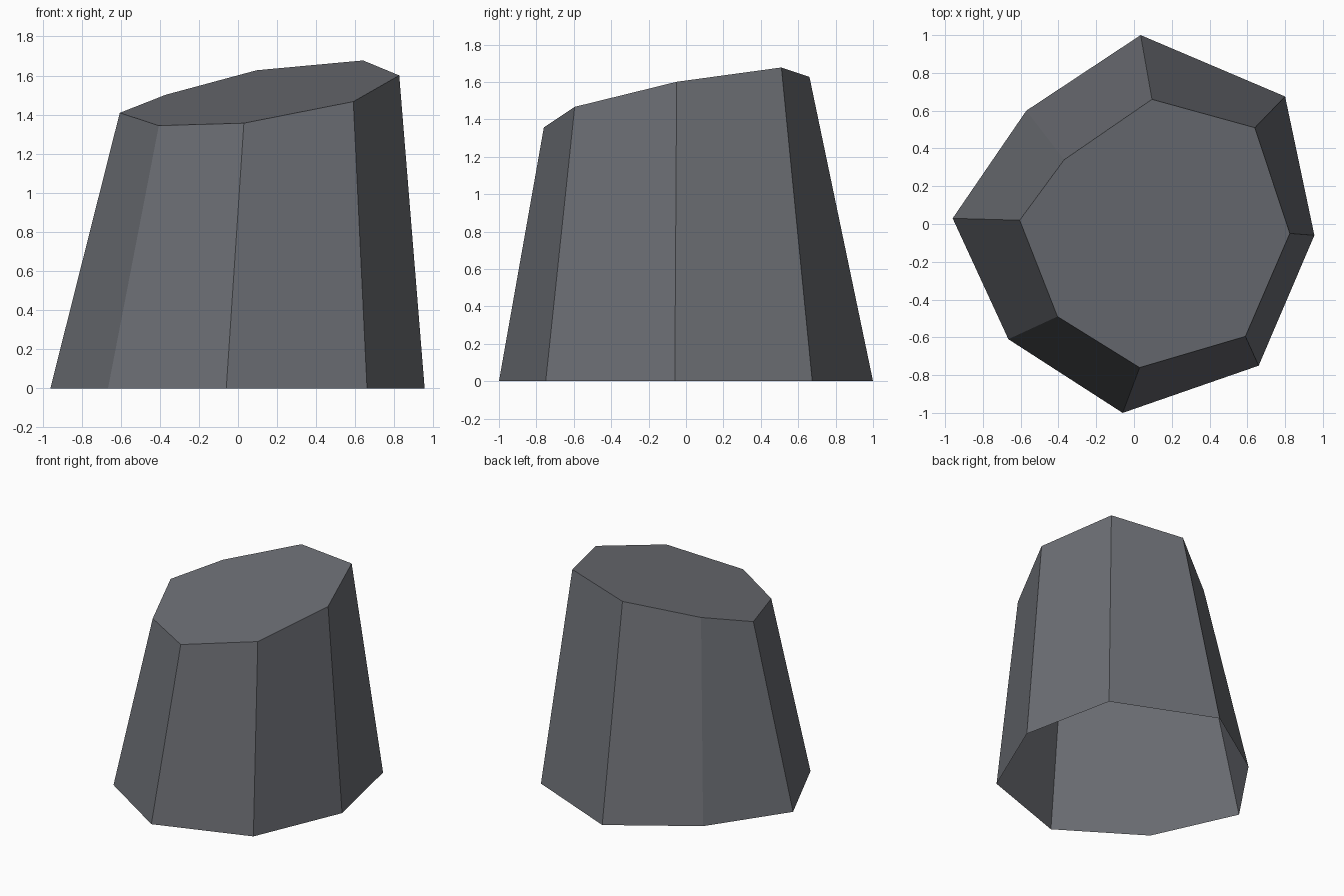
import bpy, bmesh

if "Cube" in bpy.data.objects:
    bpy.data.objects.remove(bpy.data.objects["Cube"])

# Irregular eight-sided outlines, counter-clockwise, as (x, y)
BASE = [(0.955, -0.06), (0.80, 0.675), (0.035, 1.0), (-0.57, 0.60),
        (-0.96, 0.03), (-0.665, -0.61), (-0.06, -1.0), (0.66, -0.75)]
TOP = [(0.825, -0.05), (0.64, 0.51), (0.095, 0.66), (-0.37, 0.34),
       (-0.605, 0.02), (-0.405, -0.49), (0.03, -0.76), (0.59, -0.595)]


def slanted_top(x, y):
    """Height of the sloping top plane."""
    return 1.492 + 0.143 * x + 0.184 * y


# Stone colour
stone = bpy.data.materials.new("slate grey")
stone.diffuse_color = (0.15, 0.157, 0.175, 1)
stone.use_nodes = True
stone.node_tree.nodes["Principled BSDF"].inputs["Base Color"].default_value = stone.diffuse_color

# Tapered column: open underneath, flat sloping cap
bm = bmesh.new()
low = [bm.verts.new((x, y, 0)) for x, y in BASE]
high = [bm.verts.new((x, y, slanted_top(x, y))) for x, y in TOP]
for i in range(len(low)):
    j = (i + 1) % len(low)
    bm.faces.new((low[i], low[j], high[j], high[i]))
bm.faces.new(high)

mesh = bpy.data.meshes.new("stone_column")
bm.to_mesh(mesh)
bm.free()
mesh.materials.append(stone)
column = bpy.data.objects.new("stone_column", mesh)
bpy.context.collection.objects.link(column)
